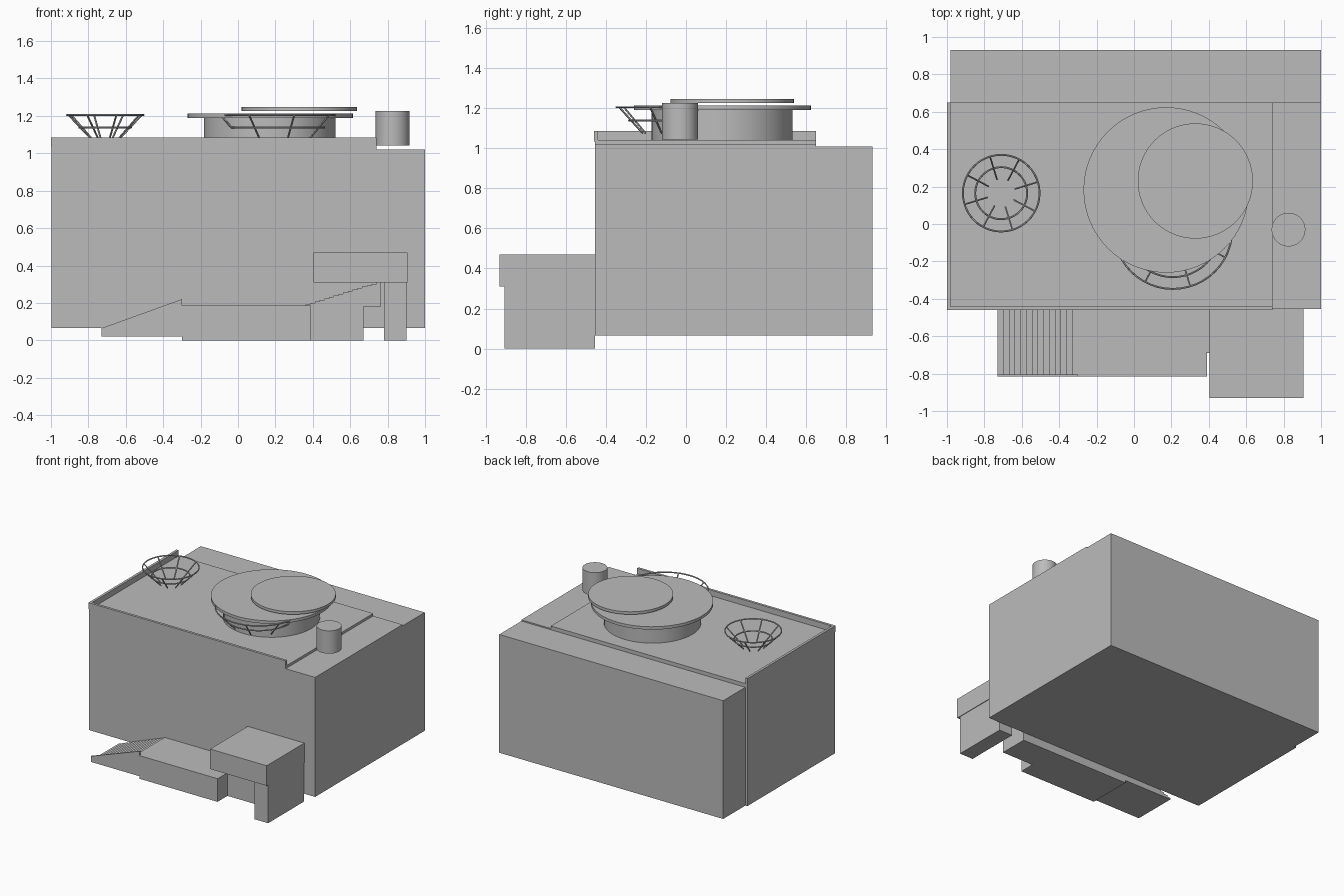
import bpy, bmesh, math
from mathutils import Vector

if "Cube" in bpy.data.objects:
    bpy.data.objects.remove(bpy.data.objects["Cube"])

grey = bpy.data.materials.new("plain grey")
grey.diffuse_color = (0.5, 0.5, 0.5, 1)
grey.use_nodes = True
grey.node_tree.nodes["Principled BSDF"].inputs["Base Color"].default_value = grey.diffuse_color


def finish(name, bm, smooth=False):
    bmesh.ops.recalc_face_normals(bm, faces=bm.faces)
    mesh = bpy.data.meshes.new(name)
    bm.to_mesh(mesh)
    bm.free()
    mesh.materials.append(grey)
    ob = bpy.data.objects.new(name, mesh)
    bpy.context.collection.objects.link(ob)
    if smooth:
        bpy.context.view_layer.objects.active = ob
        ob.select_set(True)
        bpy.ops.object.shade_smooth_by_angle(angle=math.radians(35))
        ob.select_set(False)
    return ob


def box(name, x, y, z):
    bm = bmesh.new()
    bmesh.ops.create_cube(bm, size=1)
    for v in bm.verts:
        v.co = [a[0] + (c + 0.5) * (a[1] - a[0]) for c, a in zip(v.co, (x, y, z))]
    return finish(name, bm)


def extrude_xz(name, points, y):
    """Side profile in x and z, extruded along y."""
    bm = bmesh.new()
    face = bm.faces.new([bm.verts.new((px, y[0], pz)) for px, pz in points])
    new = bmesh.ops.extrude_face_region(bm, geom=[face])["geom"]
    bmesh.ops.translate(bm, vec=(0, y[1] - y[0], 0),
                        verts=[g for g in new if isinstance(g, bmesh.types.BMVert)])
    return finish(name, bm)


def drum(name, cx, cy, r, z):
    bm = bmesh.new()
    bmesh.ops.create_cone(bm, cap_ends=True, segments=64, radius1=r, radius2=r, depth=z[1] - z[0])
    bmesh.ops.translate(bm, vec=(cx, cy, (z[0] + z[1]) / 2), verts=bm.verts)
    return finish(name, bm, True)


def stairs(name, x, z, base, count, y):
    """Solid flight of steps rising towards +x."""
    dx, dz = (x[1] - x[0]) / count, (z[1] - z[0]) / count
    points = [(x[0], base)]
    for i in range(count):
        points += [(x[0] + i * dx, z[0] + (i + 1) * dz), (x[0] + (i + 1) * dx, z[0] + (i + 1) * dz)]
    points.append((x[1], base))
    return extrude_xz(name, points, y)


def basket(name, cx, cy, r_top, r_mid):
    """Two thin rings joined by eight slanted struts."""
    bm = bmesh.new()
    tube, n = 0.005, 48
    for r, z in ((r_top, 1.205), (r_mid, 1.138)):
        loops = []
        for i in range(n):
            a = 2 * math.pi * i / n
            loops.append([bm.verts.new((cx + (r + tube * math.cos(b)) * math.cos(a),
                                        cy + (r + tube * math.cos(b)) * math.sin(a),
                                        z + tube * math.sin(b)))
                          for b in (math.pi * k / 3 for k in range(6))])
        for i in range(n):
            p, q = loops[i], loops[(i + 1) % n]
            for k in range(6):
                bm.faces.new((p[k], q[k], q[(k + 1) % 6], p[(k + 1) % 6]))
    slope = (r_top - r_mid) / (1.205 - 1.138)
    r_foot = r_top - slope * (1.205 - 1.075)
    for i in range(8):
        a = math.radians(17 + 45 * i)
        d = Vector((math.cos(a), math.sin(a), 0))
        top, foot = d * r_top + Vector((cx, cy, 1.205)), d * r_foot + Vector((cx, cy, 1.075))
        axis = top - foot
        verts = bmesh.ops.create_cone(bm, cap_ends=True, segments=6, radius1=tube, radius2=tube,
                                      depth=axis.length)["verts"]
        bmesh.ops.rotate(bm, verts=verts, matrix=axis.to_track_quat('Z', 'Y').to_matrix())
        bmesh.ops.translate(bm, verts=verts, vec=(top + foot) / 2)
    return finish(name, bm, True)


# Building body, raised roof and parapets
box("main_hall", (-0.997, 1.0), (-0.455, 0.65), (0.065, 1.02))
box("rear_hall", (-0.98, 1.0), (0.65, 0.93), (0.065, 1.01))
box("raised_roof", (-0.997, 0.74), (-0.455, 0.65), (1.02, 1.04))
box("front_parapet", (-1.0, 0.74), (-0.46, -0.44), (1.035, 1.085))
box("left_parapet", (-1.0, -0.98), (-0.46, 0.65), (1.035, 1.085))

# Roof equipment
drum("round_tower", 0.17, 0.18, 0.352, (1.04, 1.19))
drum("wide_disc", 0.172, 0.182, 0.442, (1.19, 1.213))
drum("upper_disc", 0.328, 0.23, 0.308, (1.225, 1.247))
drum("chimney", 0.826, -0.03, 0.09, (1.043, 1.225))
basket("small_basket", -0.71, 0.165, 0.205, 0.139)
basket("large_basket", 0.208, -0.03, 0.317, 0.254)

# Entrance: platform, stairs and porch
box("platform", (-0.30, 0.39), (-0.815, -0.455), (0, 0.185))
box("platform_end", (0.39, 0.67), (-0.69, -0.455), (0, 0.185))
stairs("left_stairs", (-0.73, -0.30), (0.02, 0.185), 0.02, 14, (-0.805, -0.455))
extrude_xz("stair_wall", [(-0.73, 0.02), (-0.73, 0.065), (-0.30, 0.22), (-0.30, 0.02)], (-0.815, -0.805))
stairs("porch_stairs", (0.36, 0.765), (0.185, 0.31), 0.18, 16, (-0.69, -0.455))
box("porch_roof", (0.405, 0.905), (-0.93, -0.455), (0.31, 0.47))
box("porch_wall", (0.78, 0.90), (-0.905, -0.455), (0, 0.31))
